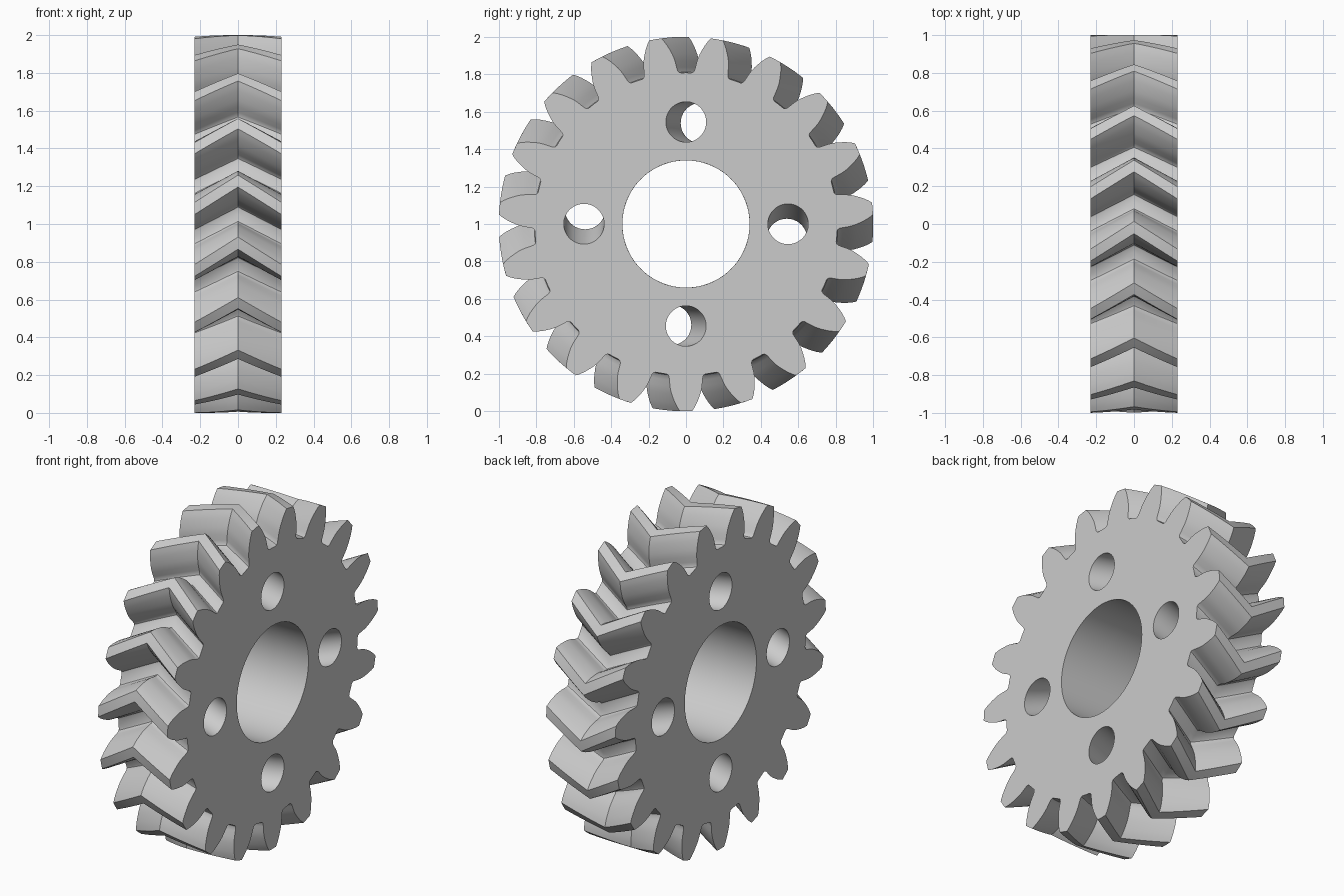
import bpy
import bmesh
from math import cos, sin, radians, pi

cube = bpy.data.objects.get("Cube")
if cube:
    bpy.data.objects.remove(cube, do_unlink=True)

TEETH = 19
HALF_WIDTH = 0.23
TWIST = radians(8.4)      # turn of the middle plane against both end faces
STEPS = 6                 # slices in each half
PITCH = 2 * pi / TEETH

# Half tooth from root to tip: angle from the tooth centre (degrees), radius
FLANK = [(7.4, 0.808), (6.8, 0.811), (6.3, 0.821), (6.05, 0.838), (5.65, 0.87),
         (5.3, 0.89), (4.85, 0.91), (4.2, 0.933), (3.5, 0.957), (2.7, 0.98), (1.85, 1.0)]


def gear_outline():
    half = [(radians(a), r) for a, r in FLANK]
    tooth = [(-PITCH / 2, 0.808)] + [(-a, r) for a, r in half] + [(0, 1.0)]
    tooth += [(a, r) for a, r in reversed(half)]
    return [(r * cos(a + k * PITCH - pi / 2), r * sin(a + k * PITCH - pi / 2))
            for k in range(TEETH) for a, r in tooth]


def circle(y, z, radius, count):
    return [(y + radius * cos(2 * pi * i / count), z + radius * sin(2 * pi * i / count))
            for i in range(count)]


# Cross-section: toothed rim, centre bore and four bolt holes
loops = [gear_outline(), circle(0, 0, 0.34, 72)]
for k in range(4):
    loops.append(circle(0.545 * cos(k * pi / 2), 0.545 * sin(k * pi / 2), 0.108, 36))

bm = bmesh.new()
end_edges = {-STEPS: [], STEPS: []}


def ring(points, step):
    """Place one loop on its slice, turned by the herringbone twist."""
    a = -TWIST * (1 - abs(step) / STEPS)
    x = HALF_WIDTH * step / STEPS
    return [bm.verts.new((x, y * cos(a) - z * sin(a), 1 + y * sin(a) + z * cos(a)))
            for y, z in points]


# Walls swept through the slices
for points in loops:
    n = len(points)
    rings = [ring(points, s) for s in range(-STEPS, STEPS + 1)]
    for low, high in zip(rings, rings[1:]):
        for i in range(n):
            j = (i + 1) % n
            bm.faces.new((low[i], low[j], high[j], high[i]))
    for step, verts in ((-STEPS, rings[0]), (STEPS, rings[-1])):
        end_edges[step] += [bm.edges.get((verts[i], verts[(i + 1) % n])) for i in range(n)]

# Flat end faces around the holes
for edges in end_edges.values():
    bmesh.ops.triangle_fill(bm, edges=edges, use_beauty=True)
bmesh.ops.recalc_face_normals(bm, faces=bm.faces[:])

mesh = bpy.data.meshes.new("herringbone_gear")
bm.to_mesh(mesh)
bm.free()
gear = bpy.data.objects.new("herringbone_gear", mesh)
bpy.context.collection.objects.link(gear)

# Plain grey metal
grey = bpy.data.materials.new("plain_grey")
grey.use_nodes = True
colour = (0.6, 0.6, 0.6, 1)
grey.diffuse_color = colour
grey.node_tree.nodes["Principled BSDF"].inputs["Base Color"].default_value = colour
mesh.materials.append(grey)

bpy.ops.object.select_all(action="DESELECT")
gear.select_set(True)
bpy.context.view_layer.objects.active = gear
bpy.ops.object.shade_smooth_by_angle(angle=radians(30))
